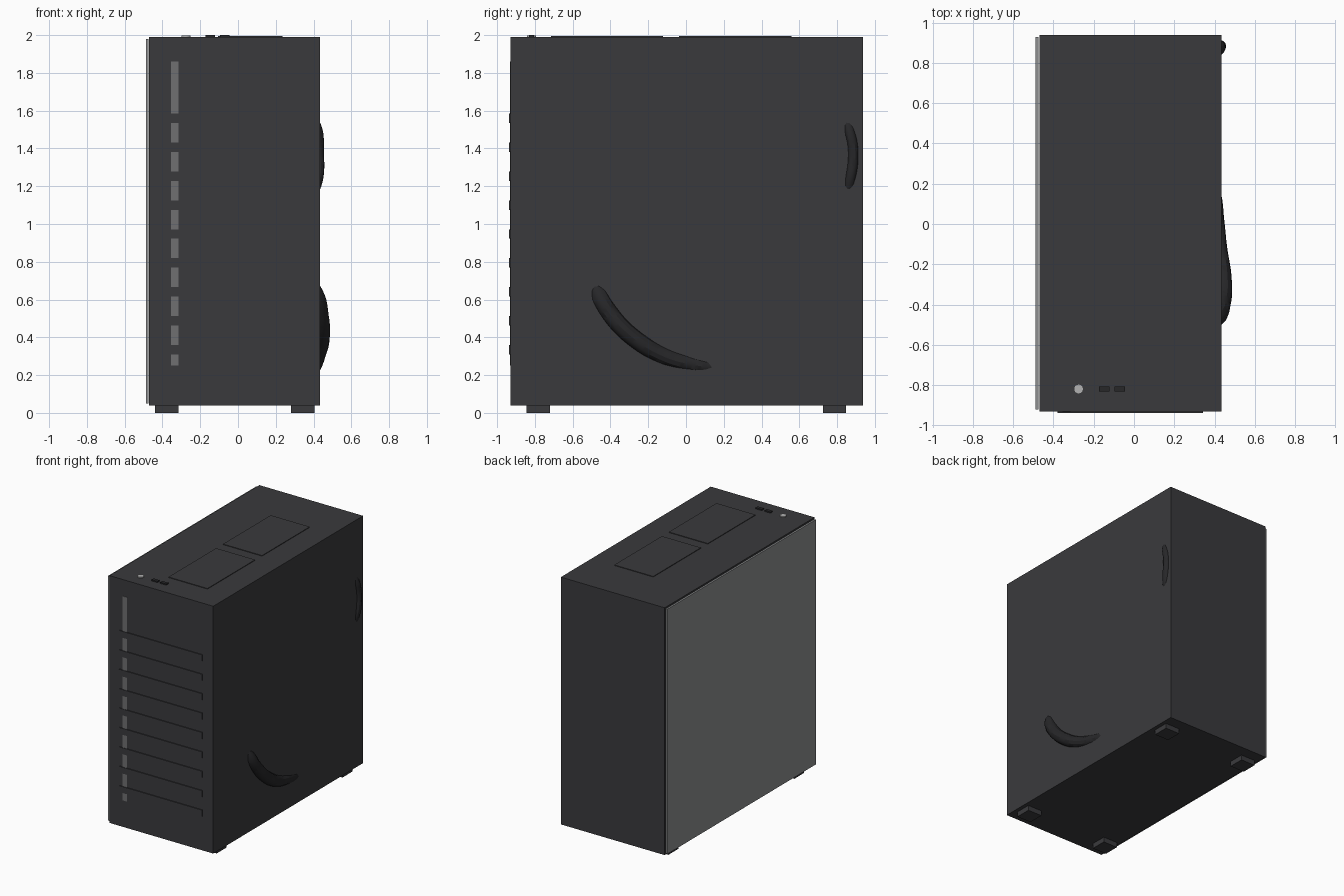
import bpy, bmesh

if "Cube" in bpy.data.objects:
    bpy.data.objects.remove(bpy.data.objects["Cube"])


def material(name, rgb):
    m = bpy.data.materials.new(name)
    m.diffuse_color = (*rgb, 1)
    m.use_nodes = True
    m.node_tree.nodes["Principled BSDF"].inputs["Base Color"].default_value = m.diffuse_color
    return m


CASE = material("case_dark", (0.042, 0.042, 0.046))
BLACK = material("cable_black", (0.02, 0.02, 0.022))
STRIP = material("strip_grey", (0.16, 0.16, 0.165))
GLASS = material("glass_grey", (0.27, 0.275, 0.28))
SILVER = material("button_silver", (0.45, 0.45, 0.45))


def box(name, x, y, z, mat):
    """Axis-aligned box from (min, max) ranges."""
    bm = bmesh.new()
    bmesh.ops.create_cube(bm, size=1)
    for v in bm.verts:
        v.co = [r[0] if c < 0 else r[1] for c, r in zip(v.co, (x, y, z))]
    me = bpy.data.meshes.new(name)
    bm.to_mesh(me)
    bm.free()
    me.materials.append(mat)
    ob = bpy.data.objects.new(name, me)
    bpy.context.collection.objects.link(ob)
    return ob


def cable(name, points, radius):
    """Round cable swept through the points."""
    cu = bpy.data.curves.new(name, 'CURVE')
    cu.dimensions = '3D'
    cu.bevel_depth = radius
    cu.bevel_resolution = 4
    cu.use_fill_caps = True
    sp = cu.splines.new('BEZIER')
    sp.bezier_points.add(len(points) - 1)
    for p, co in zip(sp.bezier_points, points):
        p.co = co
        p.handle_left_type = p.handle_right_type = 'AUTO'
    cu.materials.append(BLACK)
    ob = bpy.data.objects.new(name, cu)
    bpy.context.collection.objects.link(ob)
    bpy.ops.object.select_all(action='DESELECT')
    ob.select_set(True)
    bpy.context.view_layer.objects.active = ob
    bpy.ops.object.convert(target='MESH')
    bpy.ops.object.shade_smooth_by_angle()


# Case shell, open on the left behind the glass
X0, X1, Y0, Y1, Z0, Z1, T = -0.47, 0.435, -0.93, 0.937, 0.04, 1.99, 0.02
box("bottom_panel", (X0, X1), (Y0, Y1), (Z0, Z0 + T), CASE)
box("top_panel", (X0, X1), (Y0, Y1), (Z1 - T, Z1), CASE)
box("front_panel", (X0, X1), (Y0, Y0 + T), (Z0 + T, Z1 - T), CASE)
box("back_panel", (X0, X1), (Y1 - T, Y1), (Z0 + T, Z1 - T), CASE)
box("right_panel", (X1 - T, X1), (Y0 + T, Y1 - T), (Z0 + T, Z1 - T), CASE)
box("glass_side_panel", (-0.488, -0.474), (-0.92, 0.927), (0.05, 1.98), GLASS)

# Front light strip and slats
box("front_strip", (-0.355, -0.315), (Y0 - 0.003, Y0 + 0.01), (0.25, 1.86), STRIP)
for i in range(9):
    z = 0.335 + 0.153 * i
    box(f"front_slat_{i + 1}", (-0.38, 0.343), (Y0 - 0.007, Y0 + 0.01),
        (z - 0.025, z + 0.025), CASE)

# Top vents, ports and power button
for i, y in enumerate(((-0.716, -0.122), (-0.036, 0.558))):
    box(f"top_vent_{i + 1}", (-0.105, 0.235), y, (Z1 - 0.01, Z1 + 0.005), CASE)
for i, x in enumerate((-0.147, -0.07)):
    box(f"usb_port_{i + 1}", (x - 0.026, x + 0.026), (-0.832, -0.806),
        (Z1 - 0.01, 2.0), BLACK)
bpy.ops.mesh.primitive_cylinder_add(vertices=32, radius=0.024, depth=0.02,
                                    location=(-0.275, -0.819, 1.988))
button = bpy.context.object
button.name = "power_button"
button.data.materials.append(SILVER)
bpy.ops.object.shade_smooth_by_angle()

# Feet
for sx, x in (("left", -0.378), ("right", 0.343)):
    for sy, y in (("front", -0.782), ("back", 0.786)):
        box(f"{sy}_{sx}_foot", (x - 0.062, x + 0.062), (y - 0.062, y + 0.062),
            (0, Z0 + 0.005), CASE)

# Cables bulging through the right panel
cable("lower_cable", [(0.2, -0.51, 0.8), (0.395, -0.472, 0.65), (0.435, -0.39, 0.51),
                      (0.438, -0.26, 0.384), (0.416, -0.114, 0.30),
                      (0.402, 0.02, 0.262), (0.385, 0.15, 0.245), (0.3, 0.35, 0.25)], 0.046)
cable("upper_cable", [(0.3, 0.82, 1.65), (0.408, 0.855, 1.53), (0.427, 0.885, 1.39),
                      (0.408, 0.86, 1.19), (0.3, 0.82, 1.05)], 0.028)
